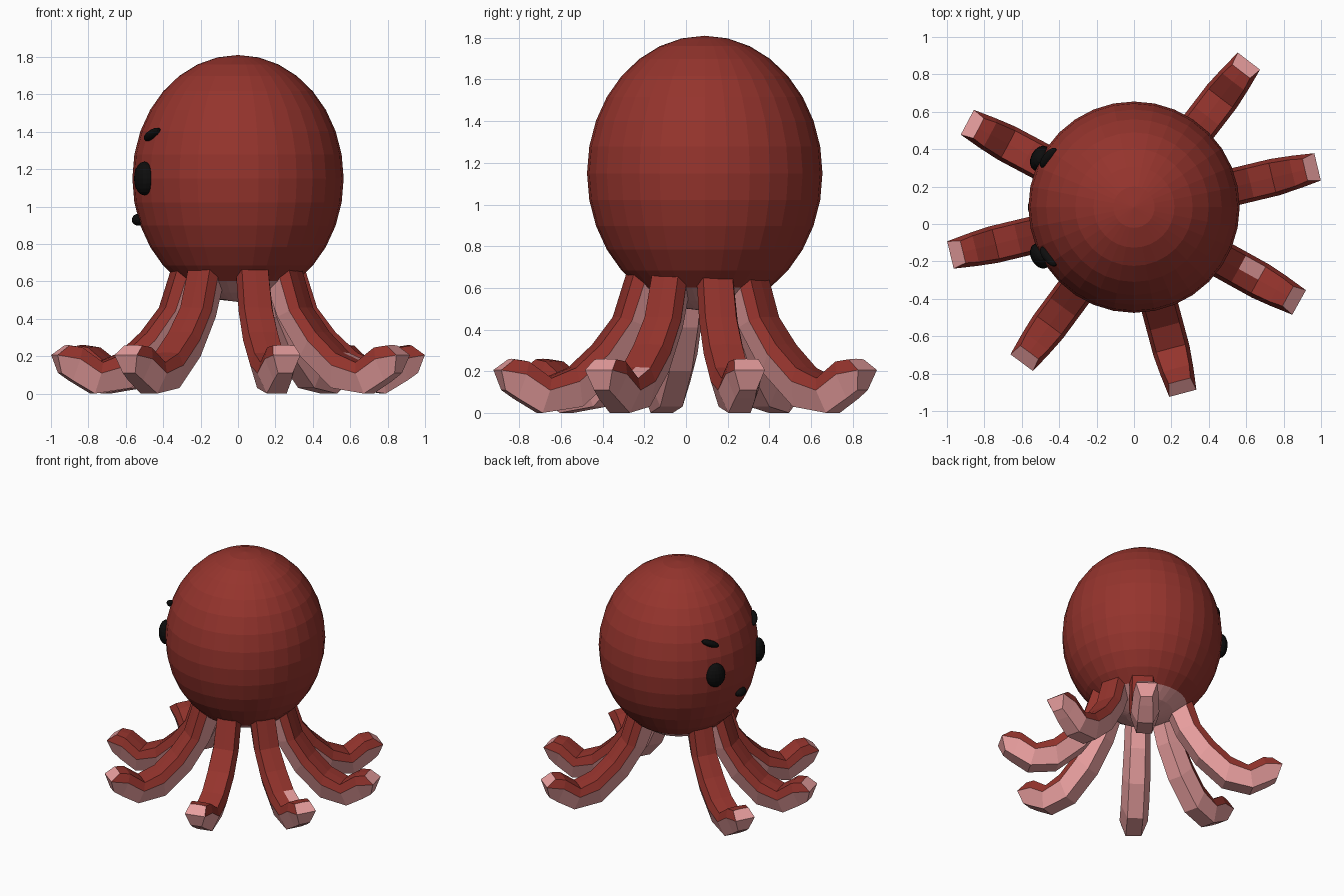
import bpy, bmesh
from math import radians, cos, sin
from mathutils import Vector, Matrix

if "Cube" in bpy.data.objects:
    bpy.data.objects.remove(bpy.data.objects["Cube"])


def material(name, rgb):
    m = bpy.data.materials.new(name)
    m.diffuse_color = (*rgb, 1)
    m.use_nodes = True
    m.node_tree.nodes["Principled BSDF"].inputs["Base Color"].default_value = m.diffuse_color
    return m


RED = material("red_skin", (0.30, 0.034, 0.026))
PINK = material("pink_underside", (0.80, 0.34, 0.34))
BLACK = material("black", (0.004, 0.004, 0.004))

HEAD = Vector((0, 0.09, 1.15))
HEAD_R, HEAD_H = 0.565, 0.66


def finish(bm, name, mats):
    bmesh.ops.recalc_face_normals(bm, faces=bm.faces)
    me = bpy.data.meshes.new(name)
    bm.to_mesh(me)
    bm.free()
    for m in mats:
        me.materials.append(m)
    ob = bpy.data.objects.new(name, me)
    bpy.context.collection.objects.link(ob)
    return ob


# Head: stretched ball whose lowest rings are pink
bm = bmesh.new()
bmesh.ops.create_uvsphere(bm, u_segments=32, v_segments=16, radius=1)
bmesh.ops.transform(bm, verts=bm.verts, matrix=Matrix.Translation(HEAD)
                    @ Matrix.Diagonal((HEAD_R, HEAD_R, HEAD_H, 1)))
for f in bm.faces:
    f.material_index = int(f.calc_center_median().z < 0.60)
finish(bm, "head", [RED, PINK])

# Tentacle stations: top (radius, height), bottom (radius, height), width scale
STATIONS = [
    ((0.35, 0.68), (0.20, 0.58), 0.90),
    ((0.42, 0.46), (0.27, 0.41), 0.95),
    ((0.52, 0.33), (0.41, 0.20), 1.00),
    ((0.64, 0.22), (0.60, 0.03), 1.00),
    ((0.76, 0.17), (0.80, 0.00), 1.00),
    ((0.87, 0.25), (0.92, 0.07), 0.90),
    ((0.94, 0.26), (0.98, 0.11), 0.75),
]
# Cross-section: (half width, fraction from top to bottom)
SECTION = [(0, 0), (0.08, 0.02), (0.10, 0.36), (0.055, 1),
           (-0.055, 1), (-0.10, 0.36), (-0.08, 0.02)]
RED_SIDES = (0, 1, 5, 6)


def tentacle(name, angle, patch=False):
    a = radians(angle)
    out, side = Vector((cos(a), sin(a), 0)), Vector((-sin(a), cos(a), 0))
    bm = bmesh.new()
    rings = []
    for i, (top, bot, w) in enumerate(STATIONS):
        ring = []
        for s, t in SECTION:
            r = top[0] + (bot[0] - top[0]) * t
            z = top[1] + (bot[1] - top[1]) * t
            if i == len(STATIONS) - 1 and 0.1 < t < 0.9:
                r += 0.055          # bulging tip
            ring.append(bm.verts.new(out * r + side * s * w + Vector((0, 0.07, z))))
        rings.append(ring)
    n = len(SECTION)
    for i, (r0, r1) in enumerate(zip(rings, rings[1:])):
        for k in range(n):
            j = (k + 1) % n
            f = bm.faces.new((r0[k], r0[j], r1[j], r1[k]))
            f.material_index = int(k not in RED_SIDES)
            if patch and i == 3 and k == 0:
                f.material_index = 1
    bm.faces.new(rings[0])
    e = rings[-1]
    for ids in ((5, 6, 0, 1, 2), (2, 3, 4, 5)):
        bm.faces.new([e[k] for k in ids]).material_index = 1
    finish(bm, name, [RED, PINK])


# Seven tentacles, with one gap at the back
for i, ang in enumerate((52.5, 13.5, -29, -75, -126.5, -166.5, 152)):
    tentacle(f"tentacle_{i + 1}", ang, patch=(ang == -29))


# Face features: flattened balls lying on the head, facing -x
def feature(name, off_angle, z, size, roll=0, lift=0.0):
    dz = (z - HEAD.z) / HEAD_H
    a = radians(180 + off_angle)
    h = (1 - dz * dz) ** 0.5
    pos = HEAD + Vector((HEAD_R * h * cos(a), HEAD_R * h * sin(a), z - HEAD.z))
    normal = Vector((h * cos(a) / HEAD_R, h * sin(a) / HEAD_R, dz / HEAD_H)).normalized()
    across = Vector((0, 0, 1)).cross(normal).normalized()
    up = normal.cross(across)
    rot = Matrix((normal, across, up)).transposed().to_4x4()
    bm = bmesh.new()
    bmesh.ops.create_uvsphere(bm, u_segments=16, v_segments=10, radius=1)
    bmesh.ops.transform(bm, verts=bm.verts, matrix=Matrix.Translation(pos + normal * lift) @ rot
                        @ Matrix.Rotation(radians(roll), 4, 'X') @ Matrix.Diagonal((*size, 1)))
    finish(bm, name, [BLACK])


for s, label in ((1, "right"), (-1, "left")):
    feature(f"{label}_eye", 27.5 * s, 1.15, (0.05, 0.072, 0.09))
    feature(f"{label}_eyebrow", 30 * s, 1.385, (0.03, 0.07, 0.024), roll=25 * s)
feature("mouth", 0, 0.93, (0.035, 0.055, 0.032))
